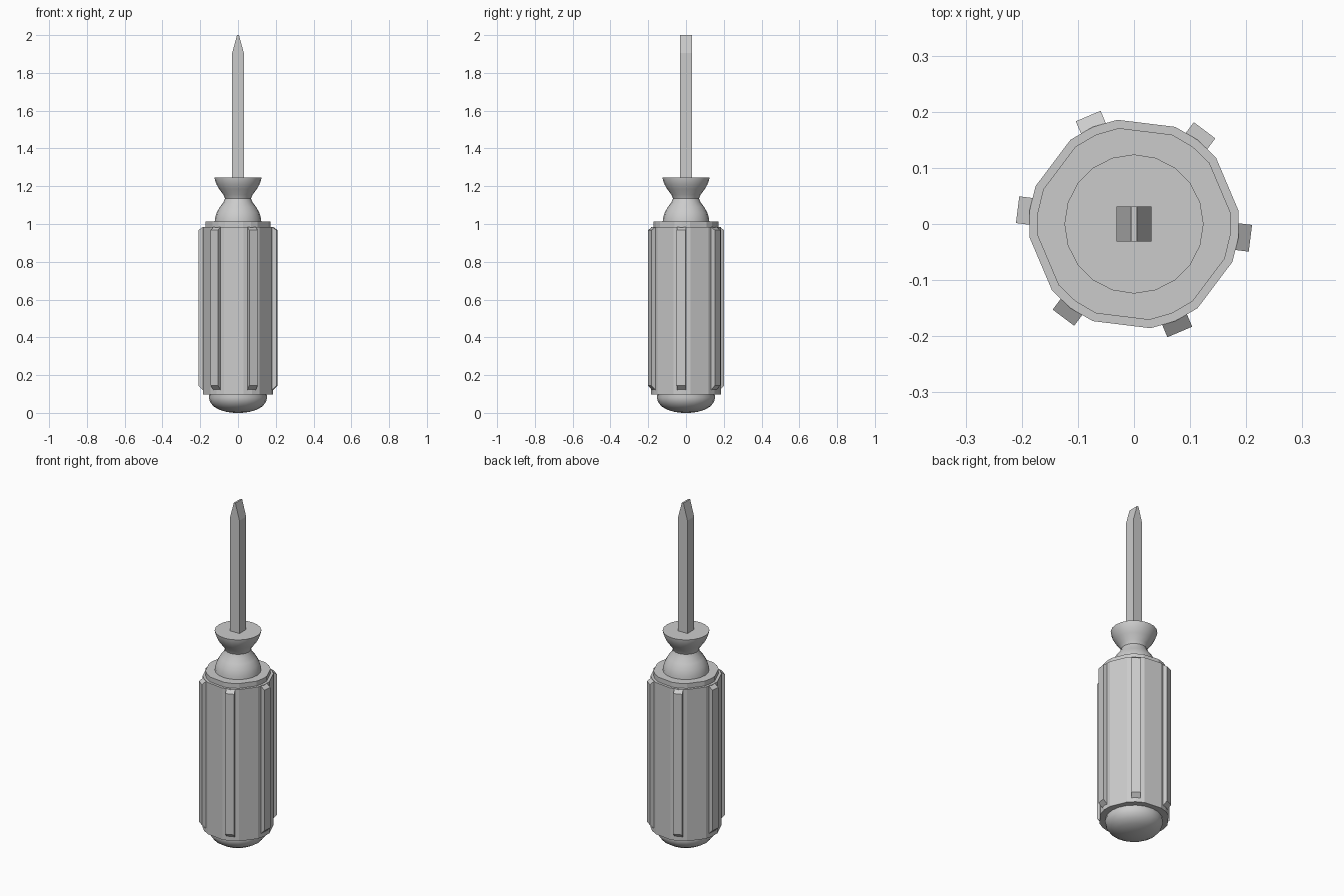
import bpy, bmesh, math
from mathutils import Matrix

if "Cube" in bpy.data.objects:
    bpy.data.objects.remove(bpy.data.objects["Cube"])

TWIST = math.radians(-7)   # angle of the first grip rib


def make_object(name, bm, smooth=False):
    bmesh.ops.recalc_face_normals(bm, faces=bm.faces)
    mesh = bpy.data.meshes.new(name)
    bm.to_mesh(mesh)
    bm.free()
    obj = bpy.data.objects.new(name, mesh)
    bpy.context.collection.objects.link(obj)
    if smooth:
        bpy.ops.object.select_all(action='DESELECT')
        obj.select_set(True)
        bpy.context.view_layer.objects.active = obj
        bpy.ops.object.shade_smooth_by_angle(angle=math.radians(40))
    return obj


def loft(name, rings, smooth=False):
    """Skin a stack of equal-length point rings and cap both ends."""
    bm = bmesh.new()
    loops = [[bm.verts.new(p) for p in ring] for ring in rings]
    n = len(loops[0])
    for a, b in zip(loops, loops[1:]):
        for i in range(n):
            j = (i + 1) % n
            bm.faces.new((a[i], a[j], b[j], b[i]))
    bm.faces.new(loops[0][::-1])
    bm.faces.new(loops[-1])
    return make_object(name, bm, smooth)


def lathe(name, profile, sides):
    rings = [[(r * math.cos(2 * math.pi * i / sides),
               r * math.sin(2 * math.pi * i / sides), z) for i in range(sides)]
             for r, z in profile]
    return loft(name, rings, smooth=True)


def grip_ring(r, z):
    """Six broad flats joined by narrow rounded corners under the ribs."""
    pts = []
    for k in range(6):
        for d in (-14, 0, 14):
            a = TWIST + math.radians(60 * k + d)
            pts.append((r * math.cos(a), r * math.sin(a), z))
    return pts


def rect(x0, x1, hy, z):
    return [(x0, -hy, z), (x1, -hy, z), (x1, hy, z), (x0, hy, z)]


# Handle: rounded butt, faceted grip, collar
lathe("butt_cap", [(0.02, 0.0), (0.06, 0.005), (0.1, 0.017), (0.13, 0.035),
                   (0.148, 0.058), (0.154, 0.08), (0.15, 0.11)], 20)
loft("grip", [grip_ring(0.188, 0.098), grip_ring(0.188, 0.985)])
loft("collar", [grip_ring(0.173, 0.98), grip_ring(0.173, 1.013)])

# Grip ribs with chamfered ends
for k in range(6):
    bm = bmesh.new()
    side = [(0.17, 0.115), (0.185, 0.122), (0.209, 0.145),
            (0.209, 0.967), (0.185, 0.984), (0.17, 0.984)]
    face = bm.faces.new([bm.verts.new((x, -0.024, z)) for x, z in side])
    ext = bmesh.ops.extrude_face_region(bm, geom=[face])
    moved = [v for v in ext["geom"] if isinstance(v, bmesh.types.BMVert)]
    bmesh.ops.translate(bm, verts=moved, vec=(0, 0.048, 0))
    bm.transform(Matrix.Rotation(TWIST + math.radians(60 * k), 4, 'Z'))
    make_object(f"grip_rib_{k + 1}", bm)

# Waisted neck
lathe("neck", [(0.124, 1.005), (0.122, 1.03), (0.113, 1.06), (0.096, 1.09),
               (0.077, 1.115), (0.069, 1.135), (0.077, 1.155), (0.1, 1.185),
               (0.114, 1.21), (0.122, 1.232), (0.124, 1.245)], 20)

# Square shaft tapering to a chisel tip
loft("blade", [rect(-0.031, 0.031, 0.031, 1.23), rect(-0.031, 0.031, 0.031, 1.905),
               rect(-0.005, 0.005, 0.031, 2.0)])
